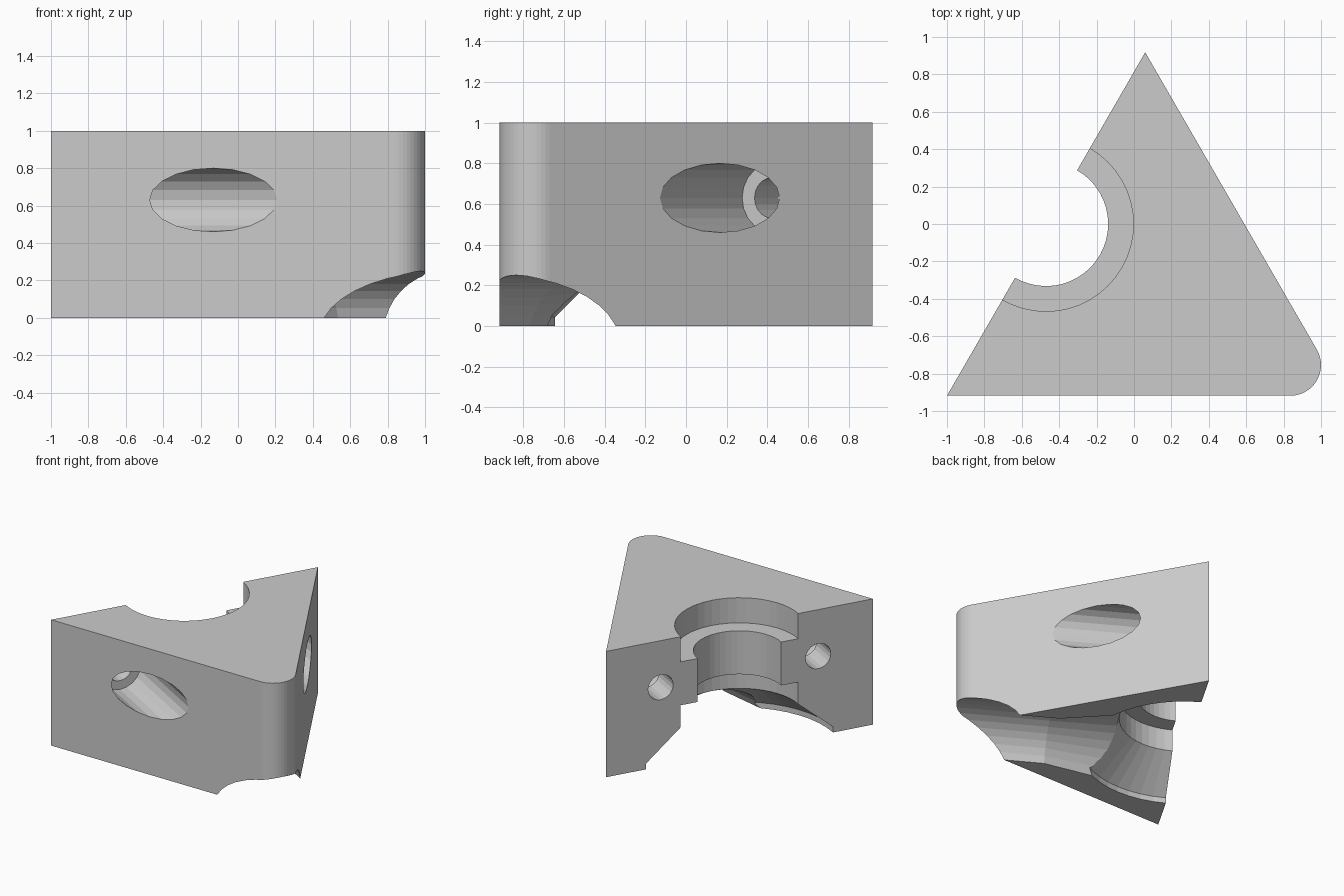
import bpy, bmesh
from math import sin, cos, pi, radians, atan2
from mathutils import Matrix

if "Cube" in bpy.data.objects:
    bpy.data.objects.remove(bpy.data.objects["Cube"])

# Local frame: origin at the bore centre, x towards the rounded corner
FRAME = Matrix.Translation((-0.47, 0, 0)) @ Matrix.Rotation(radians(-30), 4, 'Z')


def loft(name, rings):
    """Closed solid through a list of equal-length point rings."""
    bm = bmesh.new()
    vs = [[bm.verts.new(p) for p in r] for r in rings]
    n = len(vs[0])
    for a, b in zip(vs, vs[1:]):
        for i in range(n):
            j = (i + 1) % n
            bm.faces.new((a[i], a[j], b[j], b[i]))
    bm.faces.new(vs[0][::-1])
    bm.faces.new(vs[-1])
    bmesh.ops.recalc_face_normals(bm, faces=bm.faces)
    me = bpy.data.meshes.new(name)
    bm.to_mesh(me)
    bm.free()
    ob = bpy.data.objects.new(name, me)
    ob.matrix_world = FRAME
    bpy.context.collection.objects.link(ob)
    return ob


def circle_z(r, z, n=48):
    return [(r * cos(2 * pi * i / n), r * sin(2 * pi * i / n), z) for i in range(n)]


def circle_x(r, x, y, z, n=20):
    return [(x, y + r * cos(2 * pi * i / n), z + r * sin(2 * pi * i / n)) for i in range(n)]


def arch(x, w, h, n=16):
    """Arch section of half width w and crown height h, open below z = 0."""
    r = (w * w + h * h) / (2 * h)
    cz = h - r
    a0 = atan2(-cz, w)
    pts = [(x, w, -0.2)]
    for i in range(n + 1):
        a = a0 + (pi - 2 * a0) * i / n
        pts.append((x, r * cos(a), cz + r * sin(a)))
    return pts + [(x, -w, -0.2)]


# Triangular block with one rounded corner
side, rad = 1.06, 0.164
tip = side * 3 ** 0.5 - 2 * rad
outline = [(0, -side)]
outline += [(tip + rad * cos(radians(a)), rad * sin(radians(a))) for a in range(-60, 61, 8)]
outline += [(0, side)]
block = loft("corner_block", [[(x, y, z) for x, y in outline] for z in (0, 1)])

cutters = []

# Stepped and flared vertical bore
profile = [(0.744, -0.1), (0.744, 0.044), (0.467, 0.28), (0.467, 0.455),
           (0.332, 0.455), (0.332, 0.8), (0.467, 0.8), (0.467, 1.1)]
cutters.append(loft("bore_cutter", [circle_z(r, z) for r, z in profile]))

# Underside channel running to the rounded corner, widening towards the bore
cutters.append(loft("channel_cutter", [arch(0.3, 0.535, 0.29), arch(0.97, 0.33, 0.25),
                                       arch(2.1, 0.33, 0.25)]))

# Two counterbored screw holes
for s in (-1, 1):
    steps = [(0.1, -0.2), (0.1, 0.237), (0.17, 0.237), (0.17, 2.2)]
    cutters.append(loft("screw_hole_cutter", [circle_x(r, x, s * 0.626, 0.63) for r, x in steps]))

for c in cutters:
    m = block.modifiers.new(c.name, 'BOOLEAN')
    m.operation = 'DIFFERENCE'
    m.solver = 'EXACT'
    m.object = c
    c.hide_render = True

# Bake the cuts and drop the cutters
bpy.context.view_layer.update()
dg = bpy.context.evaluated_depsgraph_get()
baked = bpy.data.meshes.new_from_object(block.evaluated_get(dg))
block.modifiers.clear()
block.data = baked
for c in cutters:
    bpy.data.objects.remove(c)
